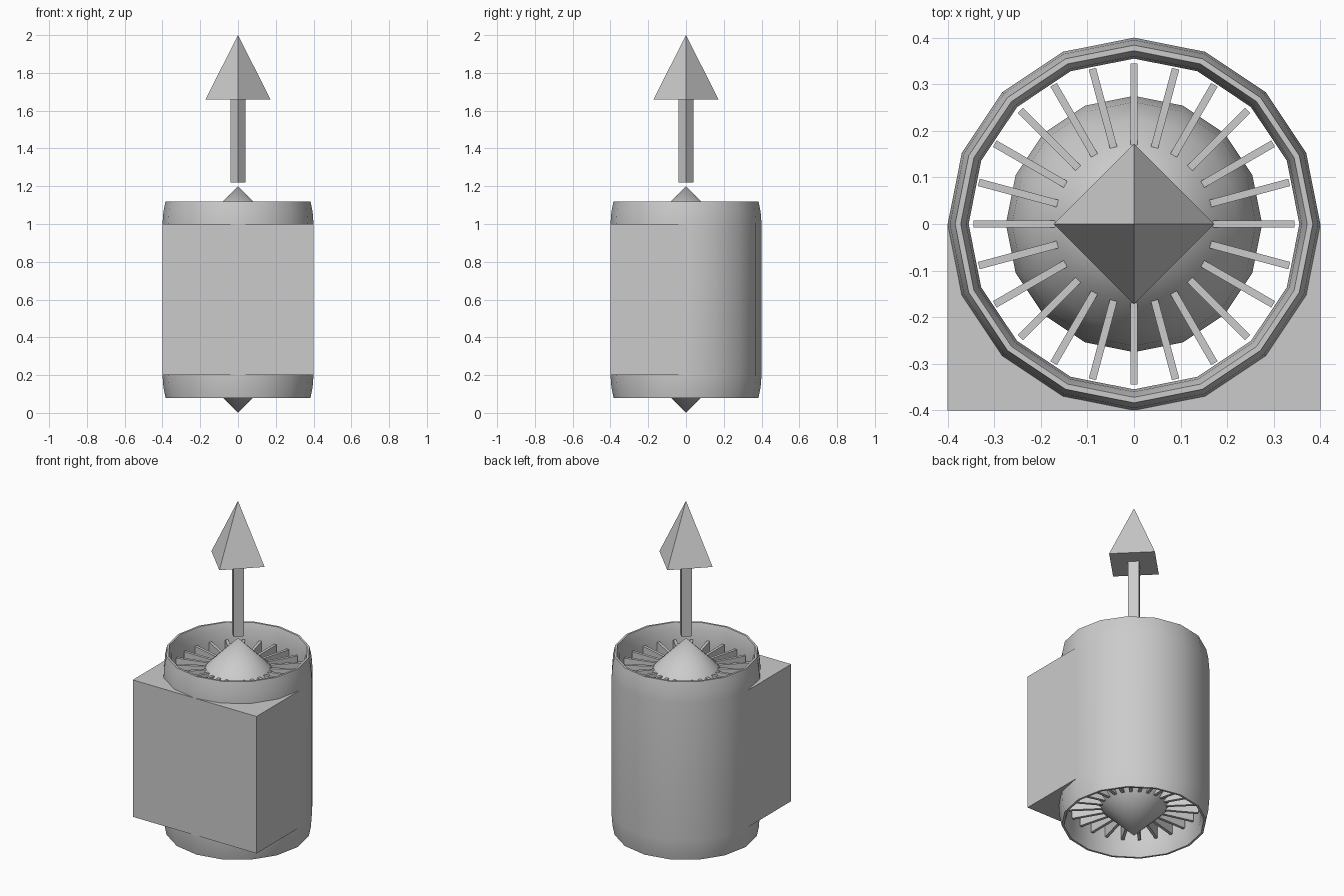
import bpy, bmesh, math

if "Cube" in bpy.data.objects:
    bpy.data.objects.remove(bpy.data.objects["Cube"])

N = 16  # sides of the round parts


def finish(bm, name, smooth=None):
    bmesh.ops.recalc_face_normals(bm, faces=bm.faces)
    mesh = bpy.data.meshes.new(name)
    bm.to_mesh(mesh)
    bm.free()
    ob = bpy.data.objects.new(name, mesh)
    bpy.context.collection.objects.link(ob)
    if smooth:
        bpy.ops.object.select_all(action='DESELECT')
        ob.select_set(True)
        bpy.context.view_layer.objects.active = ob
        bpy.ops.object.shade_smooth_by_angle(angle=math.radians(smooth))
    return ob


def lathe(name, profile, closed, sides=N, smooth=None):
    """Revolve (radius, z) points around z, with corners on the axes."""
    bm = bmesh.new()
    verts = [bm.verts.new((r, 0, z)) for r, z in profile]
    pairs = list(zip(verts, verts[1:]))
    if closed:
        pairs.append((verts[-1], verts[0]))
    edges = [bm.edges.new(p) for p in pairs]
    bmesh.ops.spin(bm, geom=verts + edges, cent=(0, 0, 0), axis=(0, 0, 1),
                   angle=2 * math.pi, steps=sides, use_duplicate=False)
    bmesh.ops.remove_doubles(bm, verts=bm.verts, dist=1e-4)
    return finish(bm, name, smooth)


def mirrored(half):
    """Complete a top-half profile about the middle height 0.6."""
    return half + [(r, 1.2 - z) for r, z in reversed(half)]


# Duct shell with rounded lips
outer = [(0.4, 0.2), (0.4, 1.0), (0.395, 1.065), (0.384, 1.12)]
inner = [(0.372, 1.12), (0.36, 1.08), (0.355, 1.0), (0.355, 0.2)]
bottom = [(0.36, 0.12), (0.372, 0.08), (0.384, 0.08), (0.395, 0.135)]
lathe("duct_shell", outer + inner + bottom, True, smooth=50)

# Central hub, pointed at both ends
lathe("hub", mirrored([(0, 1.2), (0.17, 1.03), (0.225, 0.97), (0.262, 0.89), (0.275, 0.8)]),
      False, smooth=40)

# Radial vanes
bm = bmesh.new()
for i in range(24):
    vs = bmesh.ops.create_cube(bm, size=1)["verts"]
    bmesh.ops.scale(bm, vec=(0.175, 0.016, 0.86), verts=vs)
    bmesh.ops.translate(bm, vec=(0.2575, 0, 0.6), verts=vs)
    a = i * math.tau / 24
    for v in vs:
        x, y, z = v.co
        v.co = (x * math.cos(a) - y * math.sin(a), x * math.sin(a) + y * math.cos(a), z)
finish(bm, "vanes")

# Square mounting block hollowed around the duct
arc = [(0.39 * math.cos(i * math.tau / N), -0.39 * math.sin(i * math.tau / N))
       for i in range(N // 2 + 1)]
outline = arc + [(-0.4, 0), (-0.4, -0.4), (0.4, -0.4), (0.4, 0)]
bm = bmesh.new()
face = bm.faces.new([bm.verts.new((x, y, 0.2)) for x, y in outline])
ext = bmesh.ops.extrude_face_region(bm, geom=[face], use_keep_orig=True)
bmesh.ops.translate(bm, vec=(0, 0, 0.8),
                    verts=[g for g in ext["geom"] if isinstance(g, bmesh.types.BMVert)])
finish(bm, "mounting_block")

# Direction arrow
lathe("arrow_shaft", [(0, 1.22), (0.04, 1.22), (0.04, 1.66), (0, 1.66)], False, sides=4)
lathe("arrow_head", [(0, 1.66), (0.172, 1.66), (0, 2.0)], False, sides=4)
